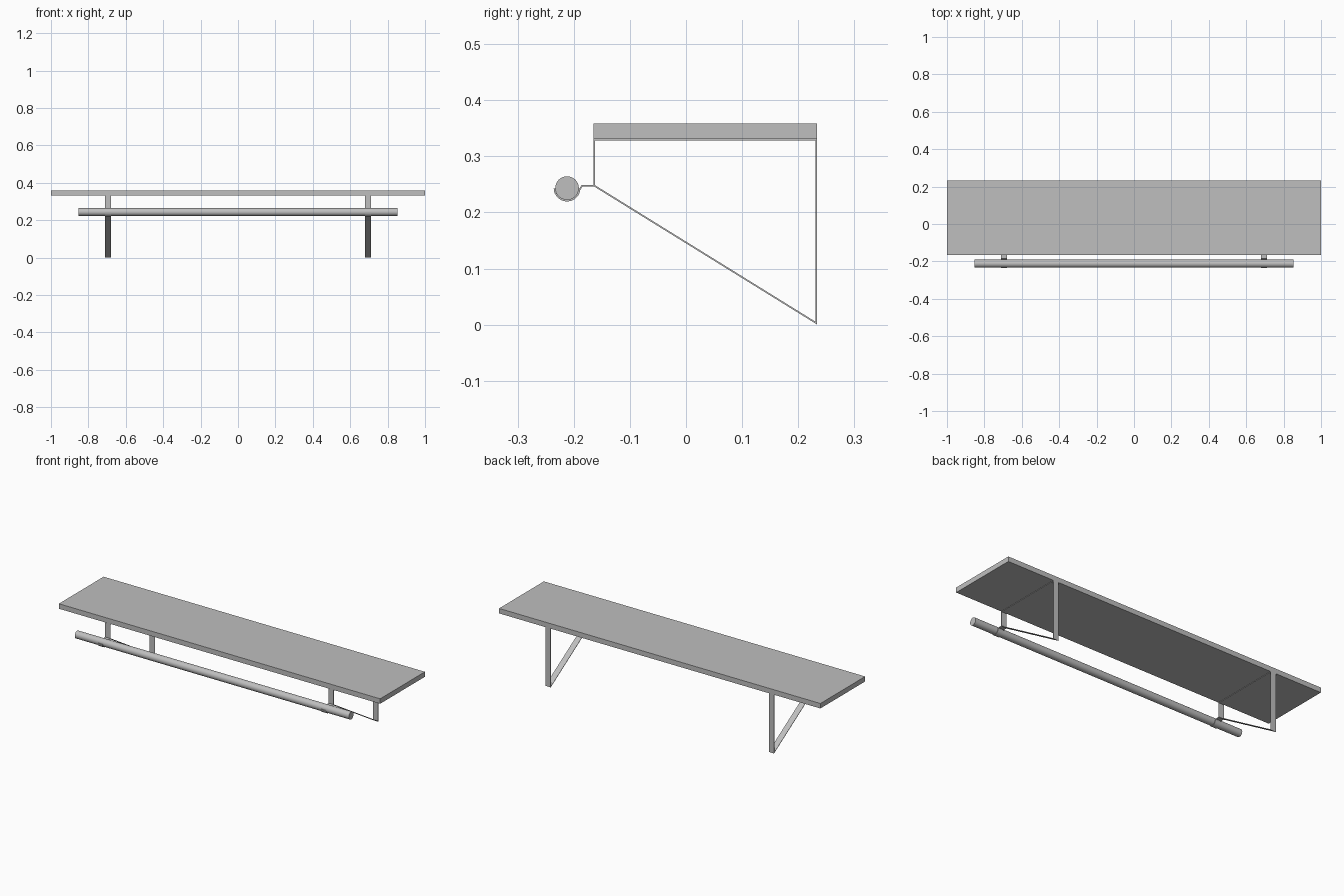
import bpy, bmesh, math
from mathutils import Vector

if "Cube" in bpy.data.objects:
    bpy.data.objects.remove(bpy.data.objects["Cube"])

grey = bpy.data.materials.new("light_grey")
grey.diffuse_color = (0.52, 0.52, 0.52, 1)
grey.use_nodes = True
grey.node_tree.nodes["Principled BSDF"].inputs["Base Color"].default_value = grey.diffuse_color

ROD_Y, ROD_Z, ROD_R = -0.212, 0.2435, 0.021
THICK, WIDTH = 0.0028, 0.033


def finish(bm, name):
    bmesh.ops.recalc_face_normals(bm, faces=bm.faces)
    mesh = bpy.data.meshes.new(name)
    bm.to_mesh(mesh)
    bm.free()
    mesh.materials.append(grey)
    obj = bpy.data.objects.new(name, mesh)
    bpy.context.collection.objects.link(obj)
    return obj


def smooth(obj):
    bpy.ops.object.select_all(action='DESELECT')
    obj.select_set(True)
    bpy.context.view_layer.objects.active = obj
    bpy.ops.object.shade_smooth_by_angle(angle=math.radians(30))


def strap(name, path, x):
    """Flat metal strip of even thickness that follows a (y, z) path."""
    pts = [Vector(p) for p in path]
    bm = bmesh.new()
    rings = []
    for i, p in enumerate(pts):
        before = (p - pts[i - 1]).normalized() if i else None
        after = (pts[i + 1] - p).normalized() if i < len(pts) - 1 else None
        before, after = before or after, after or before
        n1, n2 = Vector((-before.y, before.x)), Vector((-after.y, after.x))
        mitre = (n1 + n2).normalized()
        offset = mitre * (THICK / 2 / mitre.dot(n1))
        rings.append([bm.verts.new((x + sx * WIDTH / 2, *(p + s * offset)))
                      for sx, s in ((-1, -1), (1, -1), (1, 1), (-1, 1))])
    for a, b in zip(rings, rings[1:]):
        for k in range(4):
            bm.faces.new((a[k], a[(k + 1) % 4], b[(k + 1) % 4], b[k]))
    bm.faces.new(rings[0])
    bm.faces.new(rings[-1])
    smooth(finish(bm, name))


# Shelf board
bm = bmesh.new()
bmesh.ops.create_cube(bm, size=1)
for v in bm.verts:
    v.co = (v.co.x * 2, v.co.y * 0.398 + 0.0345, v.co.z * 0.028 + 0.345)
finish(bm, "shelf_board")

# Hanging rod
bm = bmesh.new()
bmesh.ops.create_cone(bm, cap_ends=True, segments=40, radius1=ROD_R,
                      radius2=ROD_R, depth=1.706)
for v in bm.verts:
    v.co = (v.co.z, v.co.x + ROD_Y, v.co.y + ROD_Z)
smooth(finish(bm, "hanging_rod"))

# Brackets: rod cradle, lip, diagonal brace, back leg, top bar, front post
cradle_r = ROD_R + THICK / 2
cradle = [(ROD_Y + cradle_r * math.cos(a), ROD_Z + cradle_r * math.sin(a))
          for a in (math.radians(182 + 170 * k / 16) for k in range(17))]
frame = [(-0.185, 0.248), (-0.1638, 0.248), (0.232, 0.003),
         (0.232, 0.3296), (-0.1638, 0.3296), (-0.1638, 0.248)]
for side, x in (("left", -0.695), ("right", 0.695)):
    strap(side + "_bracket", cradle + frame, x)
